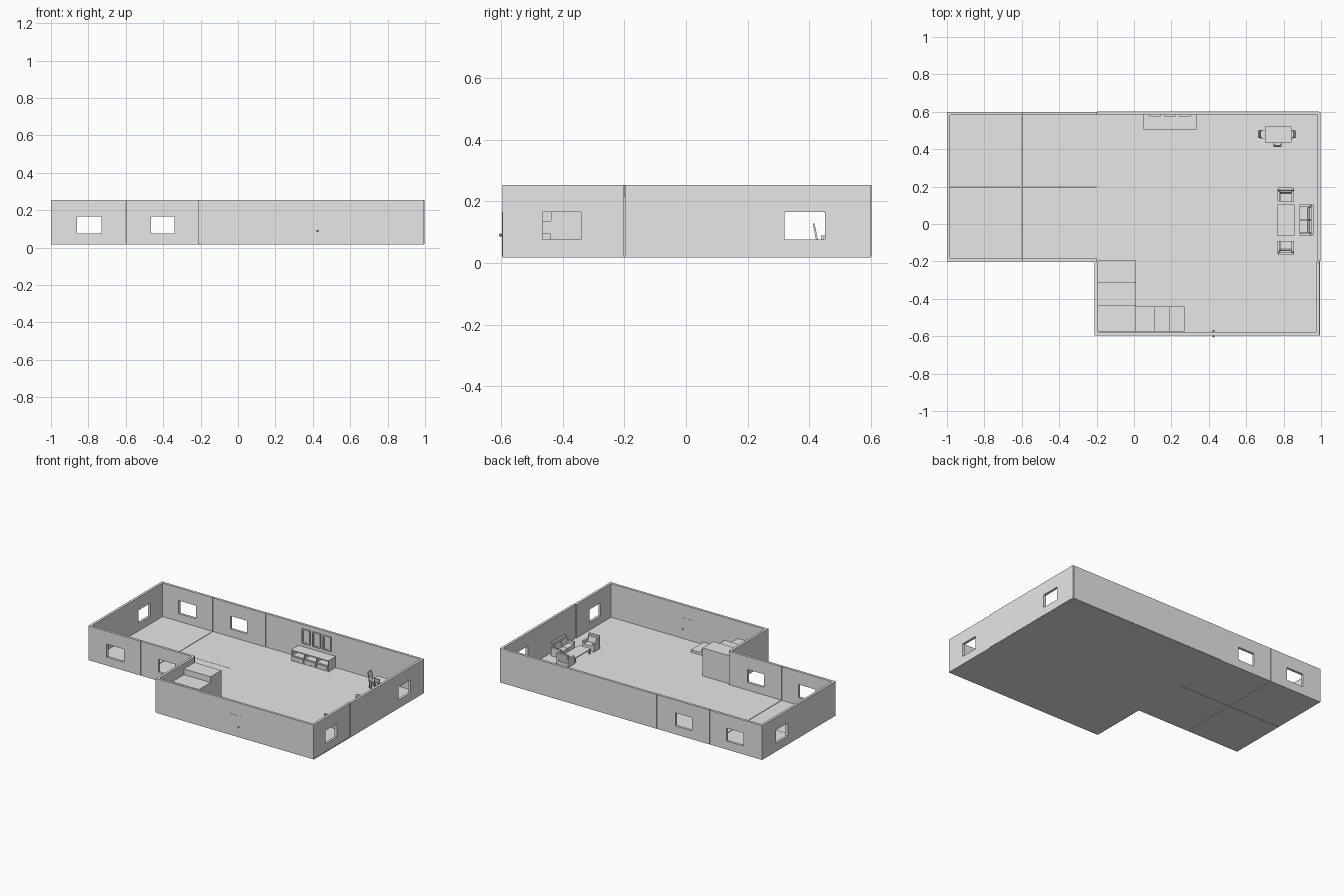
import bpy, bmesh, math
from mathutils import Matrix, Vector

if "Cube" in bpy.data.objects:
    bpy.data.objects.remove(bpy.data.objects["Cube"])

grey = bpy.data.materials.new("plain_grey")
grey.diffuse_color = (0.8, 0.8, 0.8, 1)
grey.use_nodes = True
grey.node_tree.nodes["Principled BSDF"].inputs["Base Color"].default_value = grey.diffuse_color
Z0, Z1 = 0.02, 0.253      # wall bottom and top
T = 0.017                 # wall thickness


def finish(name, bm):
    bmesh.ops.recalc_face_normals(bm, faces=bm.faces)
    me = bpy.data.meshes.new(name)
    bm.to_mesh(me)
    bm.free()
    me.materials.append(grey)
    ob = bpy.data.objects.new(name, me)
    bpy.context.collection.objects.link(ob)
    return ob


def add_box(bm, x0, x1, y0, y1, z0, z1, lean=0.0):
    """Box; lean shifts its top in -y (for slanted backs)."""
    size = Matrix.Diagonal((x1 - x0, y1 - y0, z1 - z0, 1))
    mid = Matrix.Translation(((x0 + x1) / 2, (y0 + y1) / 2, (z0 + z1) / 2))
    vs = bmesh.ops.create_cube(bm, size=1, matrix=mid @ size)["verts"]
    for v in vs:
        if v.co.z > (z0 + z1) / 2:
            v.co.y -= lean


def boxes(name, *parts):
    bm = bmesh.new()
    for p in parts:
        add_box(bm, *p)
    return finish(name, bm)


def place(ob, x, y, turn):
    ob.matrix_world = Matrix.Translation((x, y, Z0)) @ Matrix.Rotation(math.radians(turn), 4, 'Z')


def wall(name, axis, a, b, base, windows=()):
    """Wall from a to b along axis, base = lower face, with square window holes."""
    us = sorted([a, b] + [u for w in windows for u in w])
    zs = [Z0, 0.075, 0.165, Z1]
    bm = bmesh.new()
    pt = (lambda u, z: (u, base, z)) if axis == 'x' else (lambda u, z: (base, u, z))
    grid = [[bm.verts.new(pt(u, z)) for z in zs] for u in us]
    for i in range(len(us) - 1):
        for j in range(3):
            if j == 1 and (us[i], us[i + 1]) in windows:
                continue
            bm.faces.new((grid[i][j], grid[i + 1][j], grid[i + 1][j + 1], grid[i][j + 1]))
    ext = bmesh.ops.extrude_face_region(bm, geom=bm.faces[:])["geom"]
    bmesh.ops.translate(bm, verts=[e for e in ext if isinstance(e, bmesh.types.BMVert)],
                        vec=(0, T, 0) if axis == 'x' else (T, 0, 0))
    return finish(name, bm)


# floor panels
G = 0.002
boxes("main_floor", (-0.2, 0.995, -0.595, 0.6, 0.017, 0.022))
boxes("back_left_floor", (-1, -0.6 - G, 0.2, 0.6, 0.017, 0.022))
boxes("front_left_floor", (-1, -0.6 - G, -0.2, 0.2 - G, 0.017, 0.022))
boxes("back_middle_floor", (-0.6 + G, -0.2, 0.2, 0.6, 0.017, 0.022))
boxes("front_middle_floor", (-0.6 + G, -0.2, -0.2, 0.2 - G, 0.017, 0.022))

# outer walls in panels with windows
W1, W2 = (-0.86, -0.73), (-0.465, -0.34)
for side, base in (("back", 0.6 - T), ("front", -0.2)):
    wall(side + "_left_wall", 'x', -1, -0.6 - G, base, (W1,))
    wall(side + "_middle_wall", 'x', -0.6 + G, -0.2, base, (W2,))
wall("back_main_wall", 'x', -0.2 + G, 0.99, 0.585)
wall("left_wall", 'y', -0.2, 0.6, -1, ((0.32, 0.45),))
wall("stair_wall", 'y', -0.595, -0.2, -0.21)
wall("front_main_wall", 'x', -0.21, 0.99, -0.595)
wall("right_front_wall", 'y', -0.595, -0.2 - G, 0.975, ((-0.465, -0.34),))
wall("right_back_wall", 'y', -0.2 + G, 0.6, 0.98, ((0.32, 0.45),))

# front door with knobs
boxes("door", (0.355, 0.435, -0.5965, -0.5765, Z0, 0.165))
bm = bmesh.new()
for y in (-0.602, -0.571):
    bmesh.ops.create_icosphere(bm, subdivisions=1, radius=0.006,
                               matrix=Matrix.Translation((0.425, y, 0.09)))
finish("door_knobs", bm)

# corner staircase: lower flight, landing, upper flight
boxes("lower_stairs", (0.19, 0.27, -0.575, -0.44, Z0, 0.04),
      (0.11, 0.19, -0.575, -0.44, Z0, 0.065), (0.01, 0.11, -0.575, -0.44, Z0, 0.095))
boxes("landing", (-0.193, 0.01, -0.575, -0.438, Z0, 0.135))
boxes("upper_stairs", (-0.193, 0.01, -0.438, -0.312, Z0, 0.175),
      (-0.193, 0.01, -0.312, -0.195, Z0, 0.215))

# sideboard with open shelves and drawers
SX0, SX1, SW = 0.05, 0.335, 0.285 / 3
parts = [(SX0, SX1, 0.505, 0.585, 0.092, 0.1), (SX0 + .004, SX1 - .004, 0.512, 0.585, Z0, 0.03),
         (SX0 + .004, SX1 - .004, 0.575, 0.585, 0.03, 0.092)]
for i in range(4):
    x = SX0 + 0.002 + i * (SW - 0.003)
    parts.append((x, x + 0.006, 0.51, 0.585, Z0, 0.092))
for i in range(3):
    x = SX0 + 0.006 + i * (SW - 0.003)
    parts.append((x, x + SW - 0.007, 0.514, 0.58, 0.055, 0.06))
    parts.append((x + 0.004, x + SW - 0.012, 0.509, 0.57, 0.032, 0.053))
boxes("sideboard", *parts)

# framed pictures
for i, x in enumerate((0.083, 0.163, 0.243)):
    x1, f = x + 0.058, 0.008
    boxes(f"picture_{i + 1}", (x, x + f, 0.574, 0.586, 0.125, 0.225), (x1 - f, x1, 0.574, 0.586, 0.125, 0.225),
          (x + f, x1 - f, 0.574, 0.586, 0.125, 0.125 + f), (x + f, x1 - f, 0.574, 0.586, 0.225 - f, 0.225),
          (x + f, x1 - f, 0.58, 0.586, 0.133, 0.217))


def table(name, x0, x1, y0, y1, top, leg):
    legs = [(x, x + leg, y, y + leg, Z0, top - 0.006)
            for x in (x0 + .003, x1 - leg - .003) for y in (y0 + .003, y1 - leg - .003)]
    boxes(name, (x0, x1, y0, y1, top - 0.006, top), *legs)


table("dining_table", 0.7, 0.842, 0.437, 0.52, 0.088, 0.006)
table("coffee_table", 0.768, 0.858, -0.063, 0.105, 0.058, 0.008)

# dining chairs, back on the local -y side
for i, (x, y, turn) in enumerate(((0.767, 0.445, 0), (0.697, 0.48, -90), (0.832, 0.48, 90))):
    legs = [(a, a + .005, b, b + .005, 0, 0.042) for a in (-0.021, 0.016) for b in (-0.022, 0.016)]
    posts = [(a, a + .005, -0.022, -0.016, 0.048, 0.108, 0.012) for a in (-0.021, 0.016)]
    ob = boxes(f"dining_chair_{i + 1}", (-0.022, 0.022, -0.022, 0.022, 0.042, 0.048), *legs, *posts,
               (-0.016, 0.016, -0.027, -0.022, 0.075, 0.108, 0.007))
    place(ob, x, y, turn)


def couch(name, width, seats, x, y, turn):
    """Padded seat with slanted back on the local -y side and two arms."""
    w, a = width / 2, 0.013
    parts = [(-w, w, -0.03, 0.036, 0.006, 0.028), (-w + .004, w - .004, -0.027, -0.013, 0.028, 0.088, 0.01)]
    for s in (-1, 1):
        parts.append((min(s * w, s * (w - a)), max(s * w, s * (w - a)), -0.03, 0.038, 0, 0.058))
    sw = (width - 2 * a) / seats
    for i in range(seats):
        l = -w + a + i * sw
        parts.append((l + .001, l + sw - .001, -0.013, 0.038, 0.028, 0.04))
        parts.append((l + .002, l + sw - .002, -0.015, -0.004, 0.04, 0.078, 0.009))
    place(boxes(name, *parts), x, y, turn)


couch("sofa", 0.165, 2, 0.924, 0.022, 90)
couch("back_armchair", 0.09, 1, 0.811, 0.158, 180)
couch("front_armchair", 0.09, 1, 0.811, -0.13, 0)
